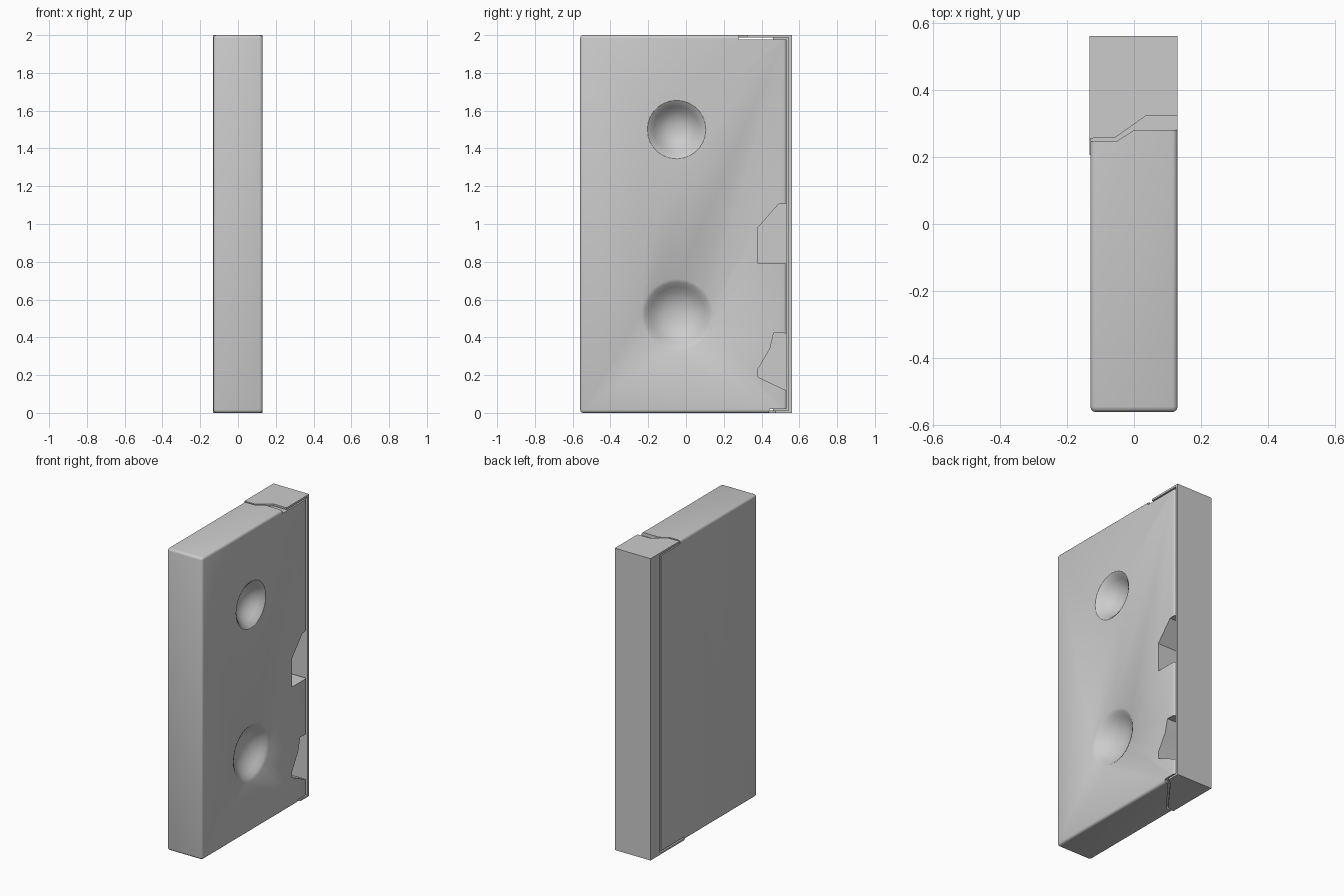
import bpy, bmesh, math
from mathutils import Vector

if "Cube" in bpy.data.objects:
    bpy.data.objects.remove(bpy.data.objects["Cube"])

W = 0.13          # half thickness of the slab


def make_object(name, bm):
    bmesh.ops.recalc_face_normals(bm, faces=bm.faces)
    mesh = bpy.data.meshes.new(name)
    bm.to_mesh(mesh)
    bm.free()
    ob = bpy.data.objects.new(name, mesh)
    bpy.context.collection.objects.link(ob)
    return ob


def prism(name, outline, axis, lo, hi):
    """Extrude a 2D outline along z (outline is x,y) or along x (outline is y,z)."""
    bm = bmesh.new()
    place = (lambda p, t: (p[0], p[1], t)) if axis == 'z' else (lambda p, t: (t, p[0], p[1]))
    face = bm.faces.new([bm.verts.new(place(p, lo)) for p in outline])
    ext = bmesh.ops.extrude_face_region(bm, geom=[face])
    move = Vector(place((0, 0), hi - lo))
    bmesh.ops.translate(bm, verts=[v for v in ext['geom'] if isinstance(v, bmesh.types.BMVert)], vec=move)
    return make_object(name, bm)


def box(name, x0, x1, y0, y1, z0, z1):
    return prism(name, [(x0, y0), (x1, y0), (x1, y1), (x0, y1)], 'z', z0, z1)


def apply(ob, mod):
    with bpy.context.temp_override(object=ob, active_object=ob):
        bpy.ops.object.modifier_apply(modifier=mod.name)


def combine(ob, other, op='DIFFERENCE'):
    mod = ob.modifiers.new("bool", 'BOOLEAN')
    mod.operation, mod.solver, mod.object = op, 'EXACT', other
    apply(ob, mod)
    bpy.data.objects.remove(other)


def bowl(y, z, r, depth):
    """Soft bell-shaped cutter sunk into the +x face."""
    n = 28
    bm = bmesh.new()
    profile = [(1.12, -0.12), (1.0, 0.0), (0.9, 0.12), (0.78, 0.36), (0.62, 0.64), (0.42, 0.86), (0.2, 0.97)]
    rings = []
    for f, d in profile:
        rings.append([bm.verts.new((W - d * depth,
                                    y + r * f * math.cos(2 * math.pi * i / n),
                                    z + r * f * math.sin(2 * math.pi * i / n))) for i in range(n)])
    for a, b in zip(rings, rings[1:]):
        for i in range(n):
            bm.faces.new((a[i], a[(i + 1) % n], b[(i + 1) % n], b[i]))
    tip = bm.verts.new((W - depth, y, z))
    for i in range(n):
        bm.faces.new((rings[-1][i], rings[-1][(i + 1) % n], tip))
    bm.faces.new(rings[0])
    return make_object("bowl_cutter", bm)


# Main slab with softened edges
slab = box("slab", -W, W, -0.56, 0.533, 0, 2)
bev = slab.modifiers.new("bevel", 'BEVEL')
bev.width, bev.segments = 0.016, 3
apply(slab, bev)

# Two rounded finger dents
combine(slab, bowl(-0.05, 1.5, 0.155, 0.09))
combine(slab, bowl(-0.045, 0.52, 0.19, 0.09))

# Two angular notches along the back edge
notches = [
    [(0.38, 0.79), (0.55, 0.79), (0.55, 1.11), (0.49, 1.105), (0.38, 0.98)],
    [(0.38, 0.19), (0.55, 0.11), (0.55, 0.42), (0.465, 0.425), (0.445, 0.34), (0.38, 0.23)],
]
for outline in notches:
    combine(slab, prism("notch_cutter", outline, 'x', -0.03, 0.2))

# Recesses for the cap: stepped top seam, slanted bottom seam, left flap
top_cut = [(-0.2, 0.243), (-0.05, 0.247), (0, 0.28), (0.2, 0.28), (0.2, 0.6), (-0.2, 0.6)]
low_cut = [(-0.2, 0.19), (-0.08, 0.205), (0.1, 0.435), (0.2, 0.455), (0.2, 0.6), (-0.2, 0.6)]
combine(slab, prism("top_cutter", top_cut, 'z', 1.978, 2.1))
combine(slab, prism("bottom_cutter", low_cut, 'z', -0.1, 0.02))
combine(slab, box("flap_cutter", -0.2, -0.118, 0.447, 0.6, -0.1, 2.1))

# Cap wrapping the back edge: back plate, left flap, top and bottom plates
top_plate = [(-0.132, 0.255), (-0.055, 0.258), (0.035, 0.322), (W, 0.322), (W, 0.56), (-0.132, 0.56)]
low_plate = [(-0.132, 0.205), (-0.08, 0.22), (0.095, 0.45), (W, 0.475), (W, 0.56), (-0.132, 0.56)]
cap = box("back_cap", -0.132, W, 0.543, 0.56, 0, 2)
combine(cap, box("flap", -0.132, -0.12, 0.46, 0.56, 0, 2), 'UNION')
combine(cap, prism("top", top_plate, 'z', 1.987, 2), 'UNION')
combine(cap, prism("bottom", low_plate, 'z', 0, 0.012), 'UNION')

# Smooth rounded areas, keep seams and notches crisp
for ob in (slab, cap):
    bpy.ops.object.select_all(action='DESELECT')
    ob.select_set(True)
    bpy.context.view_layer.objects.active = ob
    bpy.ops.object.shade_smooth_by_angle(angle=math.radians(35))
